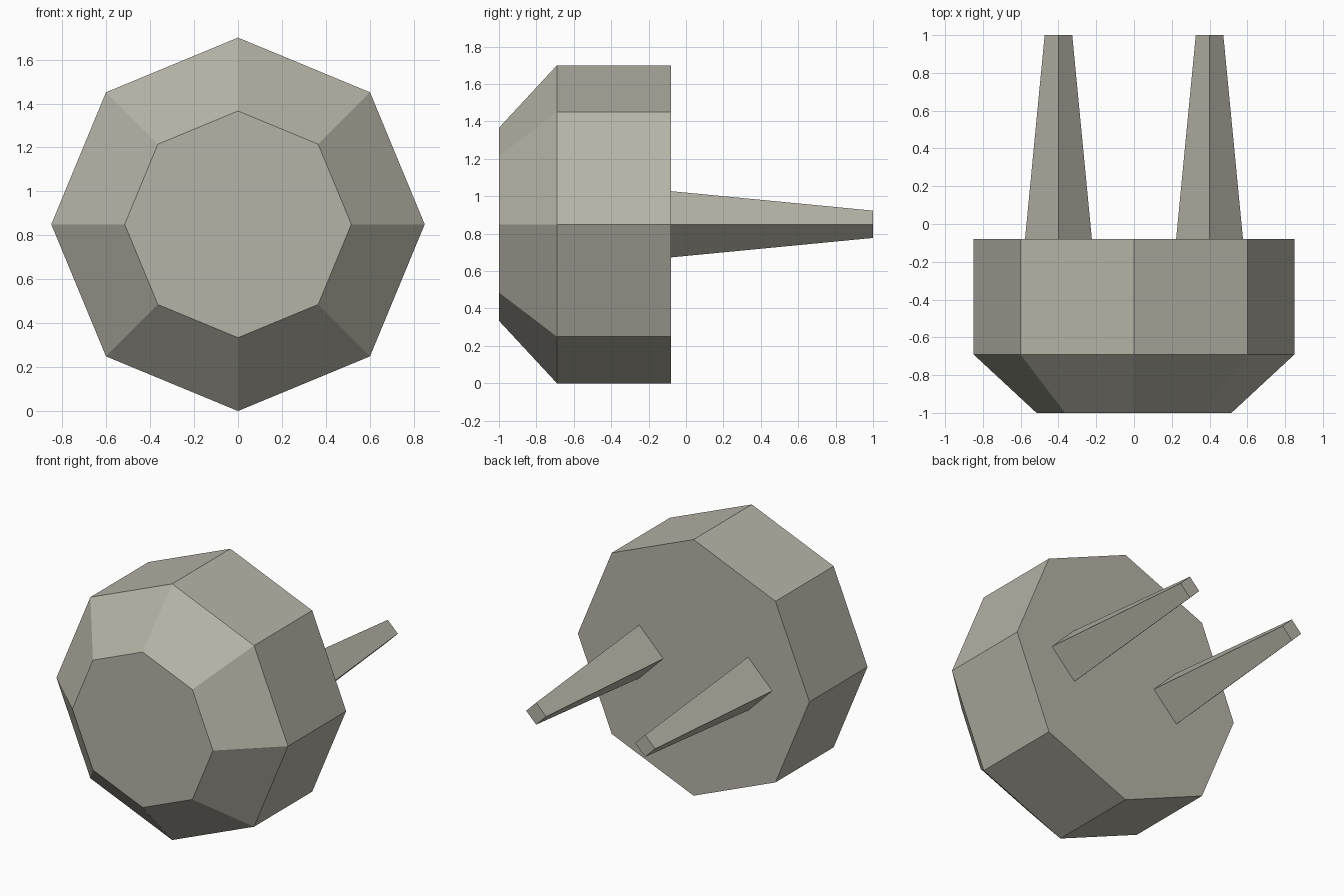
import bpy, bmesh, math

if "Cube" in bpy.data.objects:
    bpy.data.objects.remove(bpy.data.objects["Cube"])

CENTRE_Z = 0.85

grey = bpy.data.materials.new("warm_grey")
grey.diffuse_color = (0.47, 0.455, 0.385, 1)
grey.use_nodes = True
grey.node_tree.nodes["Principled BSDF"].inputs["Base Color"].default_value = grey.diffuse_color


def loft(name, sides, sections, x=0.0):
    """Closed solid through regular polygon sections (y, radius) along y."""
    bm = bmesh.new()
    rings = []
    for y, r in sections:
        angles = [2 * math.pi * i / sides for i in range(sides)]
        rings.append([bm.verts.new((x + r * math.cos(a), y, CENTRE_Z + r * math.sin(a)))
                      for a in angles])
    for a, b in zip(rings, rings[1:]):
        for i in range(sides):
            j = (i + 1) % sides
            bm.faces.new((a[i], a[j], b[j], b[i]))
    bm.faces.new(rings[0])
    bm.faces.new(rings[-1])
    bmesh.ops.recalc_face_normals(bm, faces=bm.faces)
    mesh = bpy.data.meshes.new(name)
    bm.to_mesh(mesh)
    bm.free()
    mesh.materials.append(grey)
    obj = bpy.data.objects.new(name, mesh)
    bpy.context.collection.objects.link(obj)
    return obj


# Octagonal body with a chamfered front
loft("body", 8, [(-1.0, 0.516), (-0.69, 0.85), (-0.08, 0.85)])

# Two tapered diamond-section prongs at the back
for side, x in (("left", -0.4), ("right", 0.4)):
    loft(side + "_prong", 4, [(-0.08, 0.177), (1.0, 0.073)], x)
